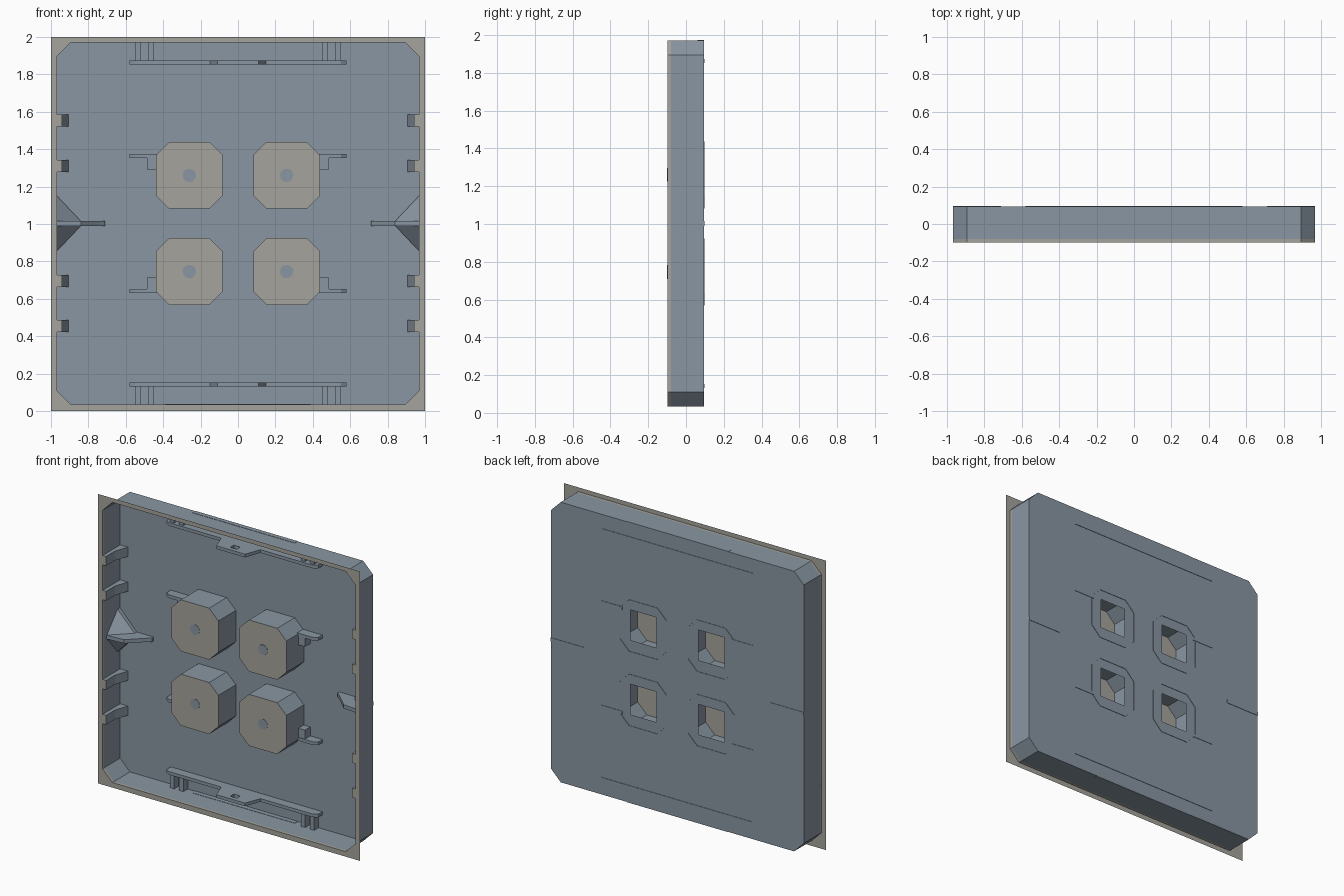
import bpy, bmesh, math
from mathutils import Vector

if "Cube" in bpy.data.objects:
    bpy.data.objects.remove(bpy.data.objects["Cube"])

CZ = 1.003            # height of the mirror line
FRONT, BACK = -0.098, 0.094


def material(name, rgb):
    m = bpy.data.materials.new(name)
    m.diffuse_color = (*rgb, 1)
    m.use_nodes = True
    m.node_tree.nodes["Principled BSDF"].inputs["Base Color"].default_value = m.diffuse_color
    return m


BLUE = material("blue_grey", (0.25, 0.305, 0.365))
BEIGE = material("warm_grey", (0.375, 0.37, 0.335))


def finish(name, bm, mat):
    me = bpy.data.meshes.new(name)
    bm.to_mesh(me)
    bm.free()
    me.materials.append(mat)
    ob = bpy.data.objects.new(name, me)
    bpy.context.collection.objects.link(ob)
    return ob


def prism(name, loops, a, b, axis="y", mat=BLUE, cap_a=True, cap_b=True, walls=True):
    """Extrude 2D loops (first outer, rest holes) along y (x,z plane) or z (x,y plane)."""
    bm = bmesh.new()

    def place(p, t):
        return (p[0], t, p[1]) if axis == "y" else (p[0], p[1], t)

    for t, cap in ((a, cap_a), (b, cap_b)):
        if not cap:
            continue
        edges = []
        for lp in loops:
            vs = [bm.verts.new(place(p, t)) for p in lp]
            edges += [bm.edges.new((vs[i], vs[i - 1])) for i in range(len(vs))]
        n = Vector((0, 1, 0)) if axis == "y" else Vector((0, 0, 1))
        bmesh.ops.triangle_fill(bm, edges=edges, use_beauty=True,
                                normal=n if t == b else -n)
    if walls:
        for lp in loops:
            va = [bm.verts.new(place(p, a)) for p in lp]
            vb = [bm.verts.new(place(p, b)) for p in lp]
            for i in range(len(lp)):
                bm.faces.new((va[i - 1], va[i], vb[i], vb[i - 1]))
    bmesh.ops.remove_doubles(bm, verts=bm.verts, dist=1e-5)
    bmesh.ops.recalc_face_normals(bm, faces=bm.faces)
    return finish(name, bm, mat)


def rect(x0, x1, z0, z1):
    return [(x0, z0), (x1, z0), (x1, z1), (x0, z1)]


def octagon(cx, cz, hx, hz, c):
    return [(cx + x, cz + z) for x, z in (
        (-hx + c, -hz), (hx - c, -hz), (hx, -hz + c), (hx, hz - c),
        (hx - c, hz), (-hx + c, hz), (-hx, hz - c), (-hx, -hz + c))]


# Tray: flange, rim strip, side walls, back plate with four square openings
outline = octagon(0, CZ, 0.967, 0.968, 0.075)
centres = [(sx * 0.26, CZ + sz * 0.257) for sx in (-1, 1) for sz in (-1, 1)]
prism("front_flange", [rect(-1, 1, 0, 2), outline], FRONT, FRONT + 0.001, mat=BEIGE,
      cap_b=False, walls=False)
prism("rim_strip", [outline], FRONT, -0.08, mat=BEIGE, cap_a=False, cap_b=False)
prism("side_walls", [outline], -0.08, BACK, cap_a=False, cap_b=False)
openings = [rect(x - 0.1, x + 0.1, z - 0.1, z + 0.11) for x, z in centres]
prism("back_plate", [outline] + openings, BACK - 0.001, BACK, cap_a=False, walls=False)

# Hollow bosses with capped fronts and a small round spot
for x, z in centres:
    ring = octagon(x, z, 0.178, 0.178, 0.07)
    prism("boss_walls", [ring], FRONT, BACK + 0.003, cap_a=False, cap_b=False)
    prism("boss_cap", [ring], FRONT, FRONT + 0.001, mat=BEIGE, cap_b=False, walls=False)
    spot = [(x + 0.036 * math.cos(i * math.pi / 6), z + 0.036 * math.sin(i * math.pi / 6))
            for i in range(12)]
    prism("boss_spot", [spot], FRONT - 0.002, FRONT + 0.003)

R = BACK + 0.003
for s in (-1, 1):
    # Long shelf with a deeper middle and a small hole
    shelf = [(-0.58, R), (-0.58, 0.05), (-0.55, 0.03), (-0.15, 0.03), (-0.11, -0.08),
             (0.11, -0.08), (0.15, 0.03), (0.55, 0.03), (0.58, 0.05), (0.58, R)]
    z = CZ + s * 0.86
    prism("long_shelf", [shelf, rect(-0.025, 0.025, -0.05, -0.01)], z - 0.011, z + 0.011, "z")
    # Ribs between shelf and wall
    for x in (-0.535, -0.465, 0.465, 0.535):
        z0, z1 = sorted((CZ + s * 0.87, CZ + s * 0.967))
        prism("shelf_rib", [rect(x - 0.016, x + 0.016, z0, z1)], 0.045, BACK)
    # Thin plate on the outer wall
    z = CZ + s * 0.968
    prism("outer_plate", [rect(-0.39, 0.39, 0.062, BACK)], z - 0.002, z + 0.002, "z")

    for m in (-1, 1):
        # Short tab and block beside each boss
        z = CZ + m * 0.361
        tab = [(s * 0.42, R), (s * 0.42, 0.03), (s * 0.55, 0.03), (s * 0.58, 0.05), (s * 0.58, R)]
        prism("boss_tab", [tab], z - 0.011, z + 0.011, "z")
        x0, x1 = sorted((s * 0.42, s * 0.487))
        z0, z1 = sorted((CZ + m * 0.288, CZ + m * 0.35))
        prism("tab_block", [rect(x0, x1, z0, z1)], 0.035, BACK)
        # Side wall brackets with flush fronts
        for d in (0.308, 0.549):
            z = CZ + m * d
            prof = [(s * 0.967, FRONT), (s * 0.94, FRONT), (s * 0.94, 0.0),
                    (s * 0.907, BACK), (s * 0.967, BACK)]
            prism("side_bracket", [prof], z - 0.032, z + 0.032, "z")
            prism("bracket_front", [rect(*sorted((s * 0.94, s * 0.967)), z - 0.032, z + 0.032)],
                  FRONT - 0.001, FRONT, mat=BEIGE, cap_b=False, walls=False)

    # Centre arm on the side wall
    arm = [(s * 0.967, R), (s * 0.967, -0.055), (s * 0.84, -0.045),
           (s * 0.74, 0.05), (s * 0.71, 0.075), (s * 0.71, R)]
    prism("side_arm", [arm], CZ - 0.013, CZ + 0.013, "z")
    # Sloped gussets above and below the arm
    bm = bmesh.new()
    for m in (-1, 1):
        for x, y, z in ((0.967, 0.066, 0.147), (0.967, BACK, 0.147), (0.84, BACK, 0.013),
                        (0.84, 0.07, 0.013), (0.967, -0.05, 0.013)):
            bm.verts.new((s * x, y, CZ + m * z))
    bmesh.ops.convex_hull(bm, input=bm.verts)
    bmesh.ops.recalc_face_normals(bm, faces=bm.faces)
    finish("arm_gusset", bm, BLUE)
